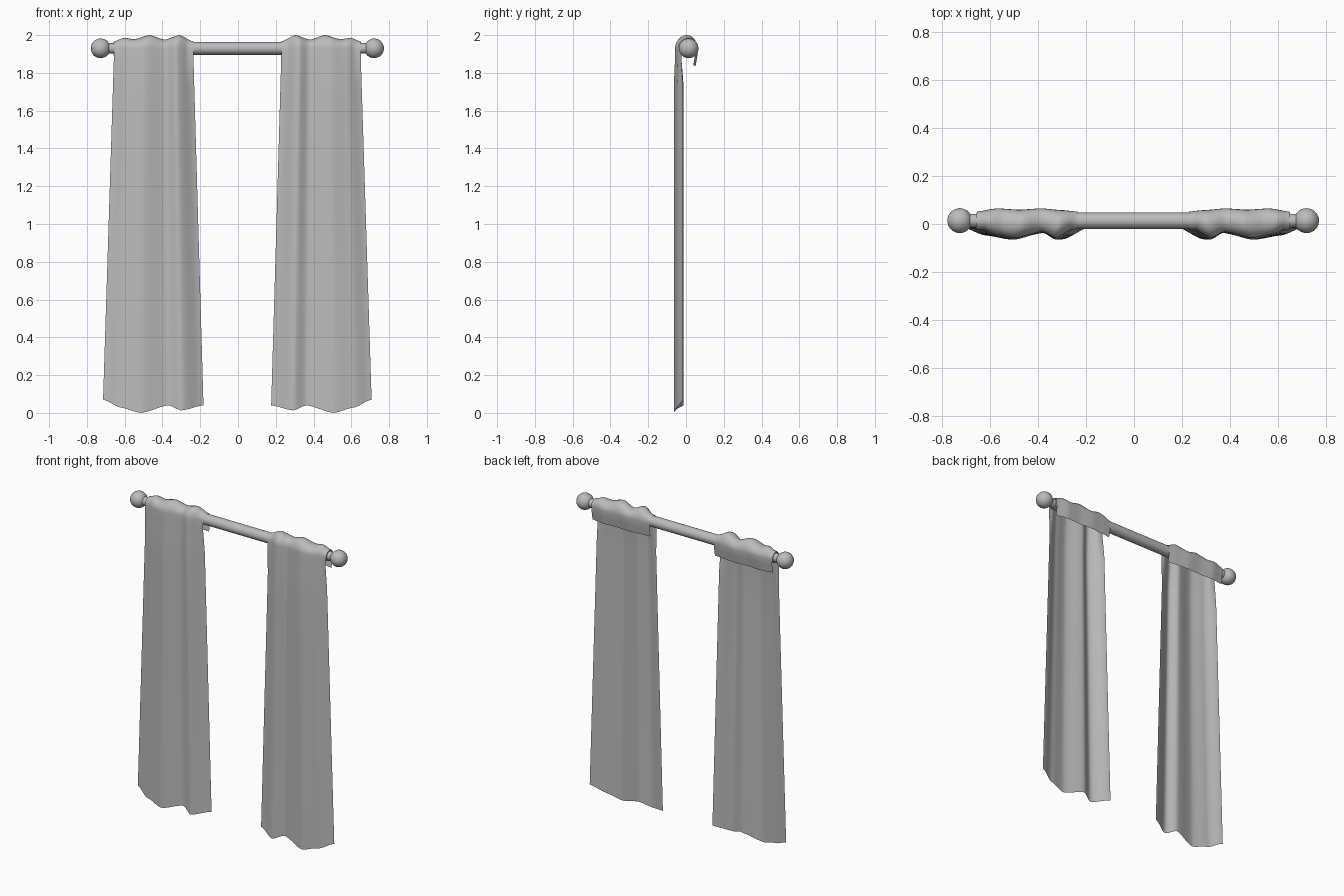
import bpy, bmesh, math
from mathutils import Matrix, Vector

cube = bpy.data.objects.get("Cube")
if cube:
    bpy.data.objects.remove(cube, do_unlink=True)

grey = bpy.data.materials.new("plain grey")
grey.use_nodes = True
grey.diffuse_color = (0.5, 0.5, 0.5, 1)
grey.node_tree.nodes["Principled BSDF"].inputs["Base Color"].default_value = (0.5, 0.5, 0.5, 1)

MID_X = -0.0035              # mirror plane of the whole set
ROD_Y, ROD_Z = 0.014, 1.93   # rod axis


def add_object(name, bm):
    mesh = bpy.data.meshes.new(name)
    bm.to_mesh(mesh)
    bm.free()
    mesh.materials.append(grey)
    obj = bpy.data.objects.new(name, mesh)
    bpy.context.collection.objects.link(obj)
    bpy.ops.object.select_all(action='DESELECT')
    obj.select_set(True)
    bpy.context.view_layer.objects.active = obj
    bpy.ops.object.shade_smooth_by_angle(angle=math.radians(40))
    return obj


def cylinder(name, x0, x1, radius):
    bm = bmesh.new()
    spot = Matrix.Translation(((x0 + x1) / 2, ROD_Y, ROD_Z)) @ Matrix.Rotation(math.pi / 2, 4, 'Y')
    bmesh.ops.create_cone(bm, cap_ends=True, segments=32, radius1=radius, radius2=radius,
                          depth=abs(x1 - x0), matrix=spot)
    return add_object(name, bm)


def curve(points, u):
    """Softly eased interpolation through (u, value) points."""
    for (u0, v0), (u1, v1) in zip(points, points[1:]):
        if u <= u1:
            t = (u - u0) / (u1 - u0)
            t = 0.4 * t + 0.6 * t * t * (3 - 2 * t)
            return v0 + (v1 - v0) * t
    return points[-1][1]


# Cloth shape across its width, from outer edge (0) to inner edge (1)
FOLD = [(0, -0.015), (0.18, -0.048), (0.38, -0.065), (0.65, -0.036), (0.78, -0.065), (1, -0.012)]
HEM = [(0, 0.07), (0.18, 0.028), (0.38, 0), (0.65, 0.04), (0.78, 0.013), (1, 0.04)]
CREST = [(0, 1.967), (0.13, 1.986), (0.25, 1.978), (0.45, 2.0), (0.64, 1.976), (0.82, 2.0), (1, 1.967)]
BACK = [(0, 0.052), (0.2, 0.065), (0.42, 0.06), (0.64, 0.065), (0.85, 0.058), (1, 0.052)]


def cloth_path(u):
    """Section of the cloth: up the front, over the rod, down the short back flap."""
    fold, hem, crest, back = (curve(c, u) for c in (FOLD, HEM, CREST, BACK))
    near_rod = min(fold * 0.9, -0.024)
    path = [(fold, hem + (1.72 - hem) * k / 12) for k in range(13)]
    path += [((fold + near_rod) / 2, 1.80), (near_rod, 1.87)]
    for k in range(13):
        a = math.pi * k / 12
        y = (near_rod + back) / 2 - (back - near_rod) / 2 * math.cos(a)
        path.append((y, ROD_Z + (crest - ROD_Z) * math.sin(a)))
    path += [(back - 0.005, 1.89), (back - 0.013, 1.84)]
    return path


def curtain(name, side):
    bm = bmesh.new()
    columns = []
    steps = 40
    for i in range(steps + 1):
        u = i / steps
        column = []
        for k, (y, z) in enumerate(cloth_path(u)):
            flare = max(0, (1.9 - z) / 1.9) if k < 15 else 0
            outer, inner = 0.653 + 0.06 * flare, 0.233 - 0.055 * flare
            x = outer + (inner - outer) * u
            column.append(bm.verts.new((MID_X + side * x, y, z)))
        columns.append(column)
    for a, b in zip(columns, columns[1:]):
        for k in range(len(a) - 1):
            face = [a[k], b[k], b[k + 1], a[k + 1]]
            bm.faces.new(face if side < 0 else face[::-1])
    return add_object(name, bm)


# Rod
cylinder("rod", MID_X - 0.655, MID_X + 0.655, 0.034)

# Curtains and rod ends on both sides
for label, side in (("left", 1), ("right", -1)):
    curtain(label + "_curtain", side)
    cylinder(label + "_finial_neck", MID_X + side * 0.65, MID_X + side * 0.70, 0.028)
    bm = bmesh.new()
    bmesh.ops.create_uvsphere(bm, u_segments=32, v_segments=16, radius=0.052,
                              matrix=Matrix.Translation(Vector((MID_X + side * 0.724, ROD_Y, ROD_Z))))
    add_object(label + "_finial", bm)
